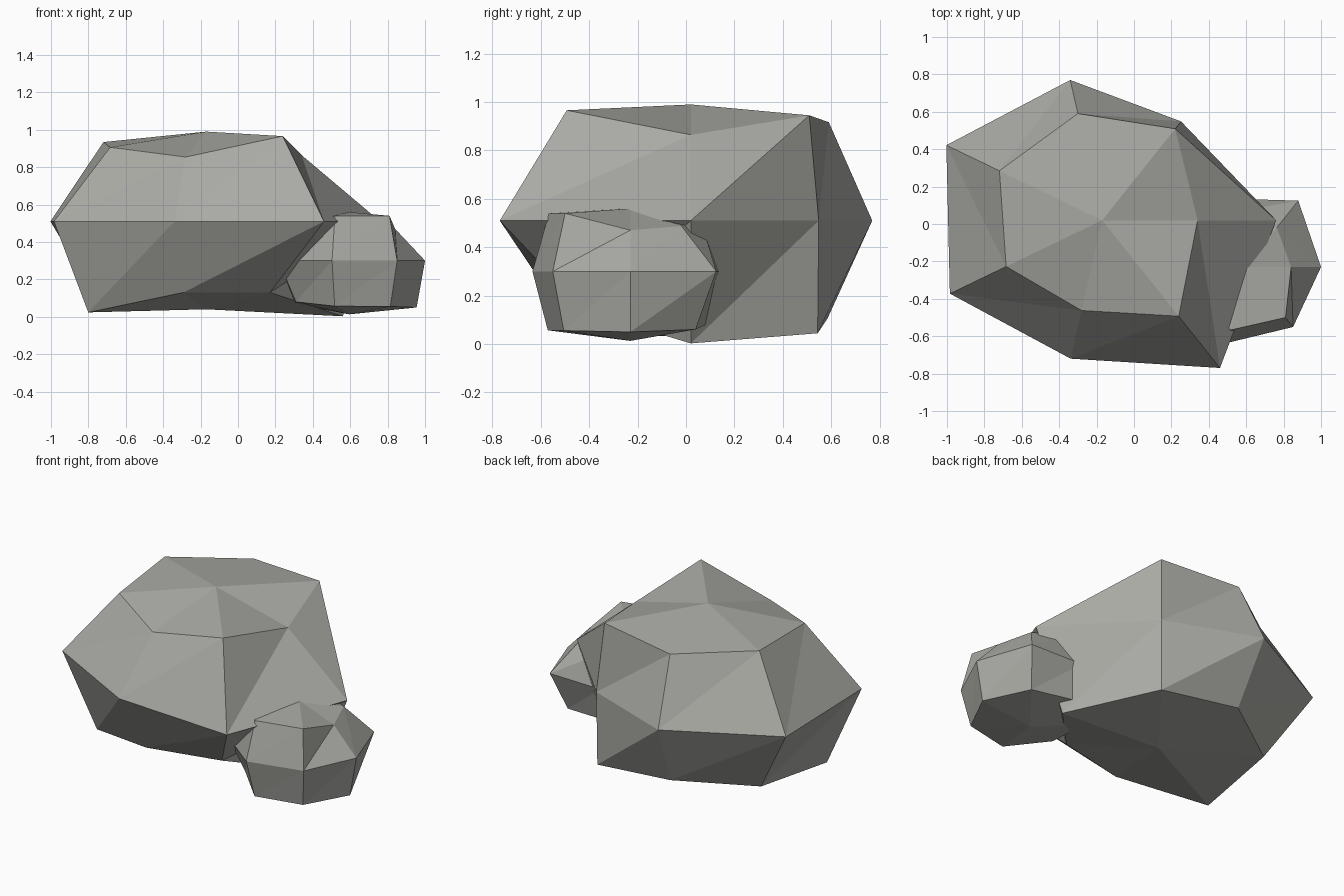
import bpy, bmesh, math

if "Cube" in bpy.data.objects:
    bpy.data.objects.remove(bpy.data.objects["Cube"])

SIDES = 7
stone = bpy.data.materials.new("warm grey stone")
stone.diffuse_color = (0.40, 0.40, 0.375, 1)
stone.use_nodes = True
stone.node_tree.nodes["Principled BSDF"].inputs["Base Color"].default_value = stone.diffuse_color


def rock(name, centre, squash, low, mid, top, poles):
    """Seven-sided squashed ball with uneven radii on three rings and two poles."""
    cx, cy, cz = centre
    bm = bmesh.new()
    rings = []
    for radii, level in ((low, -1), (mid, 0), (top, 1)):
        ring = []
        for i, r in enumerate(radii):
            a = 2 * math.pi * i / SIDES
            ring.append(bm.verts.new((cx + r * math.cos(a), cy + r * math.sin(a),
                                      cz + level * squash * r)))
        rings.append(ring)
    bottom = bm.verts.new((cx, cy, poles[0]))
    peak = bm.verts.new((cx, cy, poles[1]))
    for i in range(SIDES):
        j = (i + 1) % SIDES
        for lo, hi in zip(rings, rings[1:]):
            bm.faces.new((lo[i], lo[j], hi[j]))
            bm.faces.new((lo[i], hi[j], hi[i]))
        bm.faces.new((bottom, rings[0][j], rings[0][i]))
        bm.faces.new((peak, rings[2][i], rings[2][j]))
    bmesh.ops.recalc_face_normals(bm, faces=bm.faces)
    mesh = bpy.data.meshes.new(name)
    bm.to_mesh(mesh)
    bm.free()
    mesh.materials.append(stone)
    bpy.context.collection.objects.link(bpy.data.objects.new(name, mesh))


# Main boulder
rock("large_rock", (-0.17, 0.02, 0.51), 0.695,
     low=(0.73, 0.67, 0.58, 0.63, 0.70, 0.547, 0.547),
     mid=(0.93, 0.676, 0.769, 0.925, 0.904, 0.759, 1.01),
     top=(0.51, 0.626, 0.585, 0.61, 0.57, 0.495, 0.656),
     poles=(0.04, 0.99))

# Small stone leaning on its right side
rock("small_rock", (0.595, -0.23, 0.30), 0.695,
     low=(0.36, 0.345, 0.318, 0.33, 0.317, 0.35, 0.352),
     mid=(0.405, 0.454, 0.375, 0.40, 0.42, 0.415, 0.41),
     top=(0.245, 0.27, 0.30, 0.31, 0.31, 0.345, 0.345),
     poles=(0.013, 0.56))
